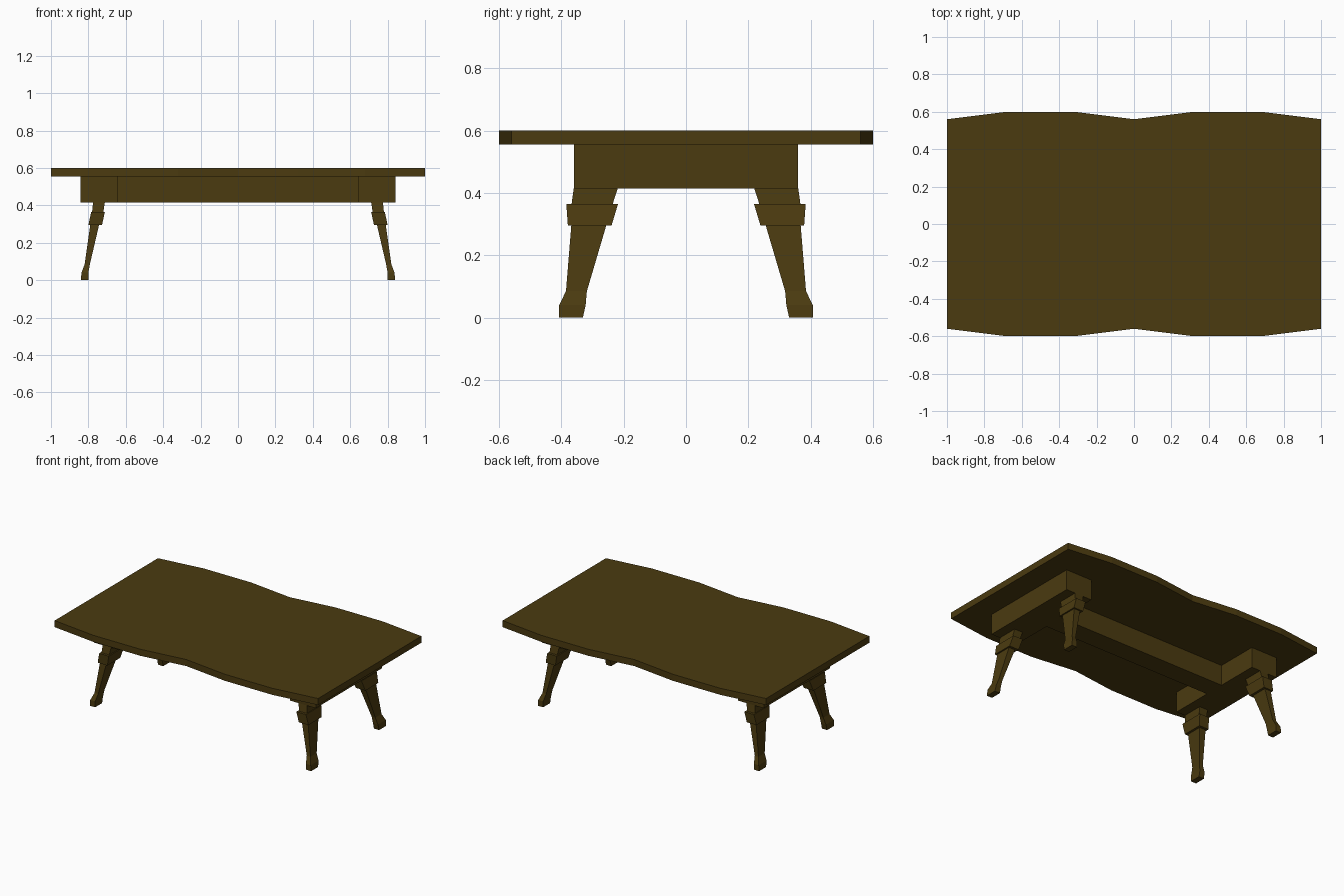
import bpy, bmesh

if "Cube" in bpy.data.objects:
    bpy.data.objects.remove(bpy.data.objects["Cube"])

wood = bpy.data.materials.new("dark_wood")
wood.diffuse_color = (0.07, 0.043, 0.005, 1)
wood.use_nodes = True
wood.node_tree.nodes["Principled BSDF"].inputs["Base Color"].default_value = wood.diffuse_color


def make_object(name, bm):
    bmesh.ops.recalc_face_normals(bm, faces=bm.faces)
    mesh = bpy.data.meshes.new(name)
    bm.to_mesh(mesh)
    bm.free()
    mesh.materials.append(wood)
    obj = bpy.data.objects.new(name, mesh)
    bpy.context.collection.objects.link(obj)
    return obj


def slab(name, outline, z0, z1):
    """Extrude a flat outline from z0 to z1."""
    bm = bmesh.new()
    face = bm.faces.new([bm.verts.new((x, y, z0)) for x, y in outline])
    ext = bmesh.ops.extrude_face_region(bm, geom=[face], use_keep_orig=True)
    top = [v for v in ext["geom"] if isinstance(v, bmesh.types.BMVert)]
    bmesh.ops.translate(bm, verts=top, vec=(0, 0, z1 - z0))
    return make_object(name, bm)


def add_loft(bm, sections):
    """Join rectangular sections (z, x0, x1, y0, y1) into a closed solid."""
    rings = []
    for z, x0, x1, y0, y1 in sections:
        corners = ((x0, y0), (x1, y0), (x1, y1), (x0, y1))
        rings.append([bm.verts.new((x, y, z)) for x, y in corners])
    for a, b in zip(rings, rings[1:]):
        for i in range(4):
            j = (i + 1) % 4
            bm.faces.new((a[i], a[j], b[j], b[i]))
    bm.faces.new(rings[0])
    bm.faces.new(rings[-1])


# Tabletop with a double-bowed long edge
back = [(-1, .56), (-.68, .6), (-.32, .6), (0, .56), (.32, .6), (.68, .6), (1, .56)]
slab("tabletop", back + [(x, -y) for x, y in reversed(back)], .555, .6)

# H-shaped underframe: wide end blocks joined by a narrow central beam
half = [(-.843, .36), (-.645, .36), (-.645, .07), (.645, .07), (.645, .36), (.843, .36)]
slab("underframe", half + [(x, -y) for x, y in reversed(half)], .415, .555)

# Splayed legs: foot, taper, collar and neck, as one stepped loft
leg_sections = [
    (0, .80, .84, .331, .407),
    (.04, .80, .837, .322, .407),
    (.085, .792, .82, .318, .385),
    (.295, .743, .79, .256, .368),
    (.295, .727, .80, .239, .379),
    (.365, .712, .785, .218, .384),
    (.365, .720, .780, .235, .367),
    (.415, .712, .775, .219, .36),
]
for x_name, sx in (("left", -1), ("right", 1)):
    for y_name, sy in (("front", -1), ("back", 1)):
        bm = bmesh.new()
        add_loft(bm, [(z, sx * a, sx * b, sy * c, sy * d)
                      for z, a, b, c, d in leg_sections])
        make_object(f"{y_name}_{x_name}_leg", bm)
